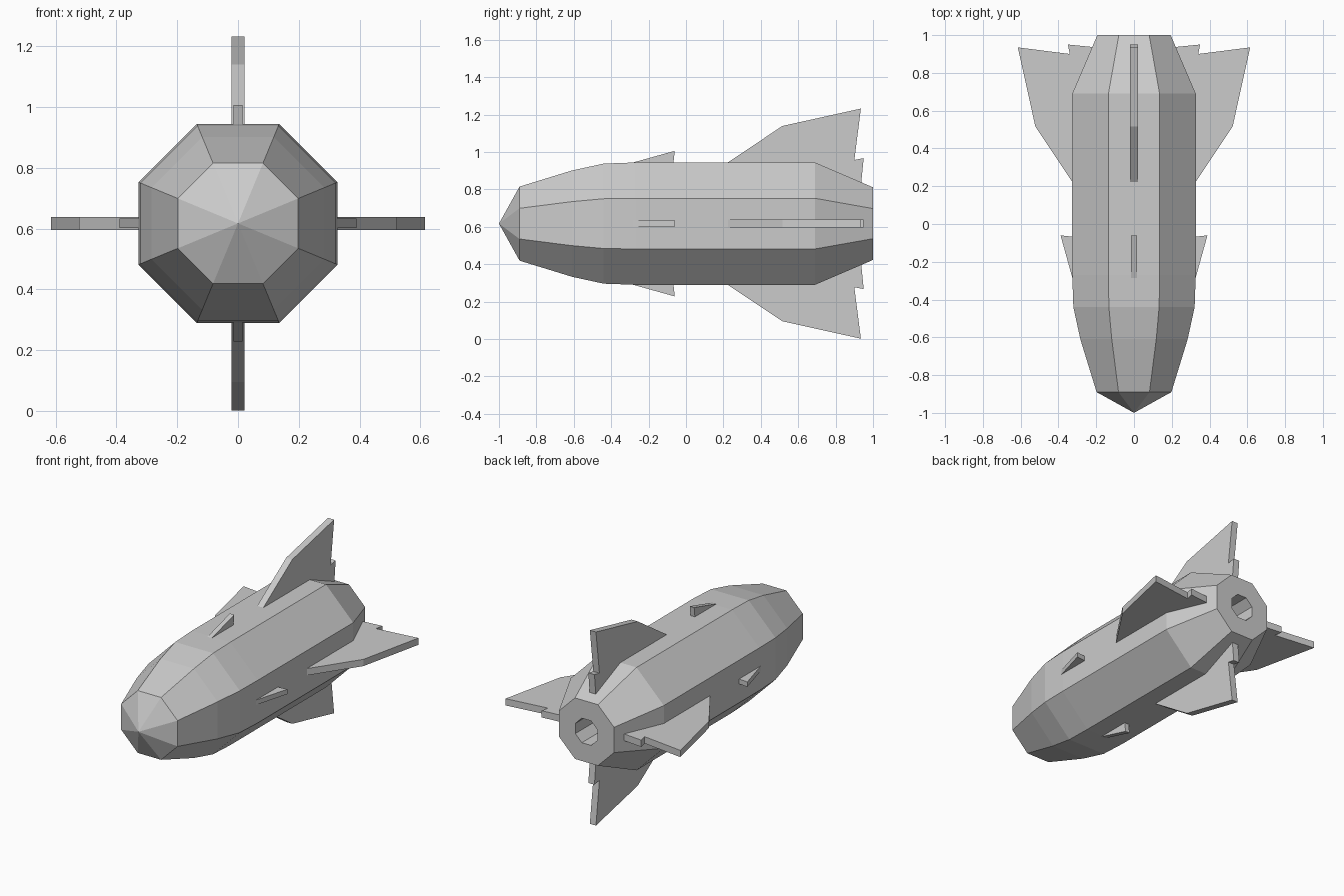
import bpy, bmesh, math
from mathutils import Matrix, Vector

cube = bpy.data.objects.get("Cube")
if cube:
    bpy.data.objects.remove(cube)

AXIS_Z = 0.617
SIDES = 8

grey = bpy.data.materials.new("plain grey")
grey.use_nodes = True
grey.diffuse_color = (0.6, 0.6, 0.6, 1)
grey.node_tree.nodes["Principled BSDF"].inputs["Base Color"].default_value = (0.6, 0.6, 0.6, 1)


def finish(name, bm):
    """Turn a bmesh into a flat-shaded grey object on the rocket axis."""
    bmesh.ops.recalc_face_normals(bm, faces=bm.faces)
    mesh = bpy.data.meshes.new(name)
    bm.to_mesh(mesh)
    bm.free()
    mesh.materials.append(grey)
    obj = bpy.data.objects.new(name, mesh)
    obj.location.z = AXIS_Z
    bpy.context.collection.objects.link(obj)
    return obj


def ring(bm, y, apothem):
    """Octagon across the y axis with flats facing x and z."""
    r = apothem / math.cos(math.pi / SIDES)
    angles = [(i + 0.5) * math.tau / SIDES for i in range(SIDES)]
    return [bm.verts.new((r * math.cos(a), y, r * math.sin(a))) for a in angles]


def make_body():
    # Outer hull from nose to tail, then back into the exhaust hole
    profile = [(-0.89, 0.198), (-0.61, 0.284), (-0.44, 0.321), (-0.27, 0.327),
               (0.69, 0.327), (1.0, 0.194), (1.0, 0.078), (0.75, 0.078)]
    bm = bmesh.new()
    rings = [ring(bm, y, a) for y, a in profile]
    tip = bm.verts.new((0, -1, 0))
    for i in range(SIDES):
        j = (i + 1) % SIDES
        bm.faces.new((tip, rings[0][i], rings[0][j]))
        for a, b in zip(rings, rings[1:]):
            bm.faces.new((a[i], a[j], b[j], b[i]))
    bm.faces.new(rings[-1])
    return finish("body", bm)


def make_fin(name, outline, thickness, turn):
    """Extrude a (y, height) outline into a plate and turn it about the axis."""
    bm = bmesh.new()
    face = bm.faces.new([bm.verts.new((-thickness / 2, y, h)) for y, h in outline])
    extruded = bmesh.ops.extrude_face_region(bm, geom=[face])["geom"]
    moved = [v for v in extruded if isinstance(v, bmesh.types.BMVert)]
    bmesh.ops.translate(bm, verts=moved, vec=Vector((thickness, 0, 0)))
    bm.transform(Matrix.Rotation(turn, 4, 'Y'))
    return finish(name, bm)


make_body()

# Four swept tail fins with a notched trailing edge, four small front fins
tail_outline = [(0.21, 0.318), (0.515, 0.522), (0.935, 0.615), (0.9, 0.34),
                (0.95, 0.35), (0.935, 0.2), (0.69, 0.2), (0.3, 0.3)]
front_outline = [(-0.29, 0.325), (-0.06, 0.389), (-0.07, 0.3), (-0.28, 0.3)]
for k, side in enumerate(("top", "left", "bottom", "right")):
    turn = k * math.pi / 2
    make_fin("tail_fin_" + side, tail_outline, 0.043, turn)
    make_fin("front_fin_" + side, front_outline, 0.031, turn)
